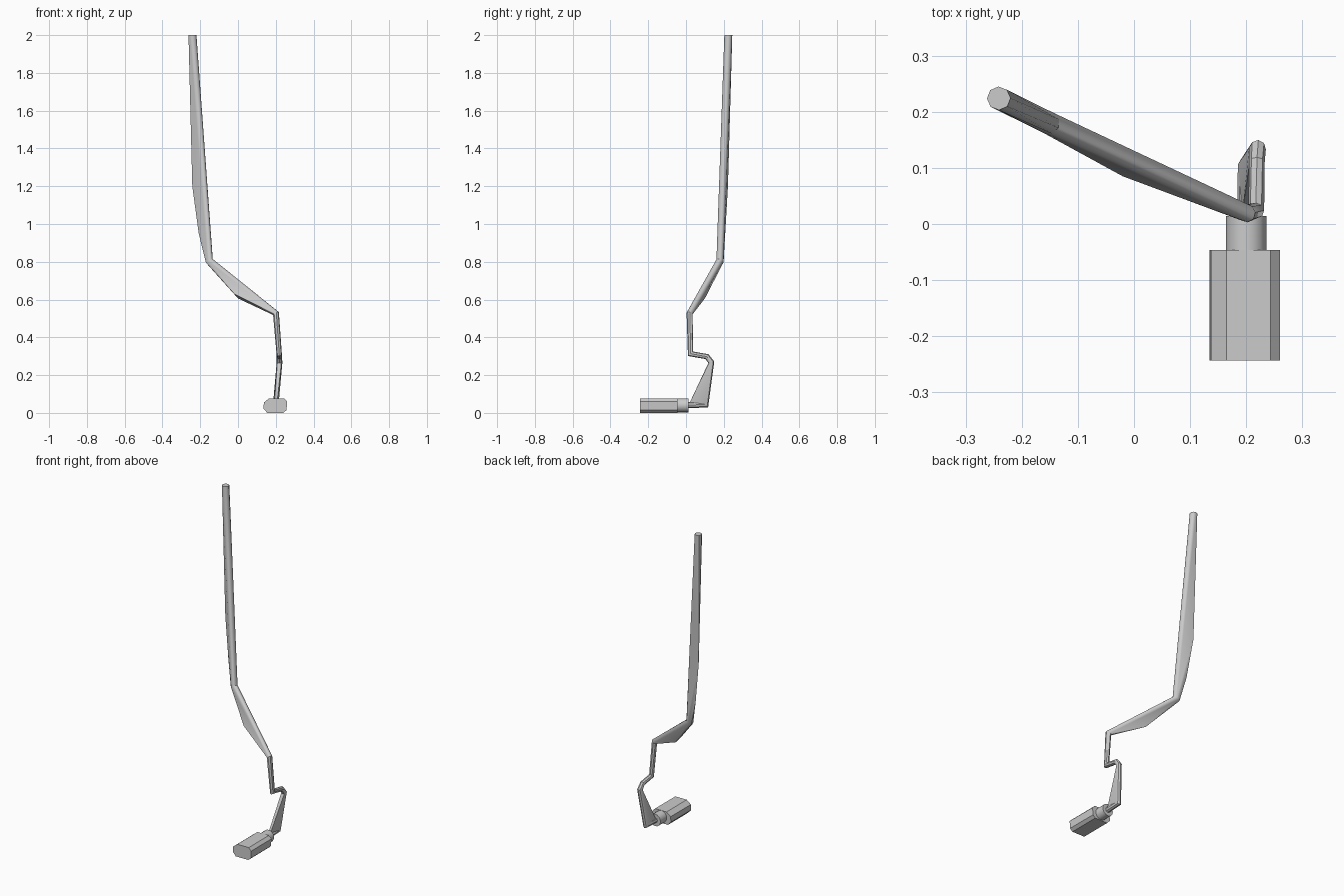
import bpy, bmesh, math
from mathutils import Vector

if "Cube" in bpy.data.objects:
    bpy.data.objects.remove(bpy.data.objects["Cube"])


def finish(name, bm):
    bmesh.ops.remove_doubles(bm, verts=bm.verts, dist=0.0003)
    bmesh.ops.delete(bm, geom=[v for v in bm.verts if not v.link_faces], context='VERTS')
    bmesh.ops.recalc_face_normals(bm, faces=bm.faces)
    mesh = bpy.data.meshes.new(name)
    bm.to_mesh(mesh)
    bm.free()
    ob = bpy.data.objects.new(name, mesh)
    bpy.context.collection.objects.link(ob)
    bpy.ops.object.select_all(action='DESELECT')
    ob.select_set(True)
    bpy.context.view_layer.objects.active = ob
    bpy.ops.object.shade_smooth_by_angle(angle=math.radians(35))
    return ob


def extrude_y(name, profile, y0, y1):
    """Solid from an x-z outline, extruded along y."""
    bm = bmesh.new()
    face = bm.faces.new([bm.verts.new((x, y0, z)) for x, z in profile])
    ext = bmesh.ops.extrude_face_region(bm, geom=[face], use_keep_orig=True)
    moved = [g for g in ext['geom'] if isinstance(g, bmesh.types.BMVert)]
    bmesh.ops.translate(bm, verts=moved, vec=(0, y1 - y0, 0))
    return finish(name, bm)


def ring(path, i, sides=8):
    """Mitred cross-section of the cable at path point i."""
    p, r = path[i]
    d_in = (p - path[i - 1][0]).normalized() if i else None
    d_out = (path[i + 1][0] - p).normalized() if i < len(path) - 1 else d_in
    d_in = d_in or d_out
    n = (d_in + d_out).normalized()
    if i == len(path) - 1:
        n = Vector((0, 0, 1))
    u = d_in.cross(Vector((0.31, 0.2, 0.93))).normalized()
    v = d_in.cross(u)
    pts = []
    for k in range(sides):
        a = 2 * math.pi * (k + 0.5) / sides
        o = (u * math.cos(a) + v * math.sin(a)) * r
        pts.append(p + o - d_in * (o.dot(n) / d_in.dot(n)))
    return pts


# Plug housing and round strain relief
extrude_y("plug_body", [(0.135, 0.022), (0.155, 0), (0.24, 0), (0.257, 0.015),
                        (0.26, 0.06), (0.243, 0.077), (0.165, 0.077), (0.137, 0.055)],
          -0.243, -0.046)
extrude_y("plug_collar", [(0.2 + 0.036 * math.cos(math.tau * k / 16),
                           0.04 + 0.037 * math.sin(math.tau * k / 16)) for k in range(16)],
          -0.046, 0.014)

# Bent cable: centre points with radius
path = [(Vector(p), r) for p, r in [
    ((0.2, 0.0, 0.04), 0.016), ((0.2, 0.104, 0.044), 0.015),
    ((0.22, 0.134, 0.268), 0.015), ((0.219, 0.111, 0.298), 0.014),
    ((0.218, 0.024, 0.313), 0.014), ((0.201, 0.019, 0.526), 0.016),
    ((-0.152, 0.18, 0.805), 0.02), ((-0.241, 0.224, 2.0), 0.021)]]
# Creases that swell single runs of the cable
bulges = {1: [(0.193, 0.02, 0.055), (0.207, 0.02, 0.055)],
          5: [(0.0, 0.10, 0.606), (-0.02, 0.085, 0.63)],
          6: [(-0.242, 0.222, 1.2), (-0.208, 0.203, 0.95)]}
rings = [ring(path, i) for i in range(len(path))]
bm = bmesh.new()
for i in range(len(path) - 1):
    a = [bm.verts.new(p) for p in rings[i]]
    b = [bm.verts.new(p) for p in rings[i + 1]]
    extra = [bm.verts.new(p) for p in bulges.get(i, [])]
    bmesh.ops.convex_hull(bm, input=a + b + extra)
    ends = [set(a)] if i == len(path) - 2 else [set(a), set(b)]
    caps = [f for f in bm.faces if any(set(f.verts) <= e for e in ends)]
    bmesh.ops.delete(bm, geom=caps, context='FACES_ONLY')
finish("cable", bm)
